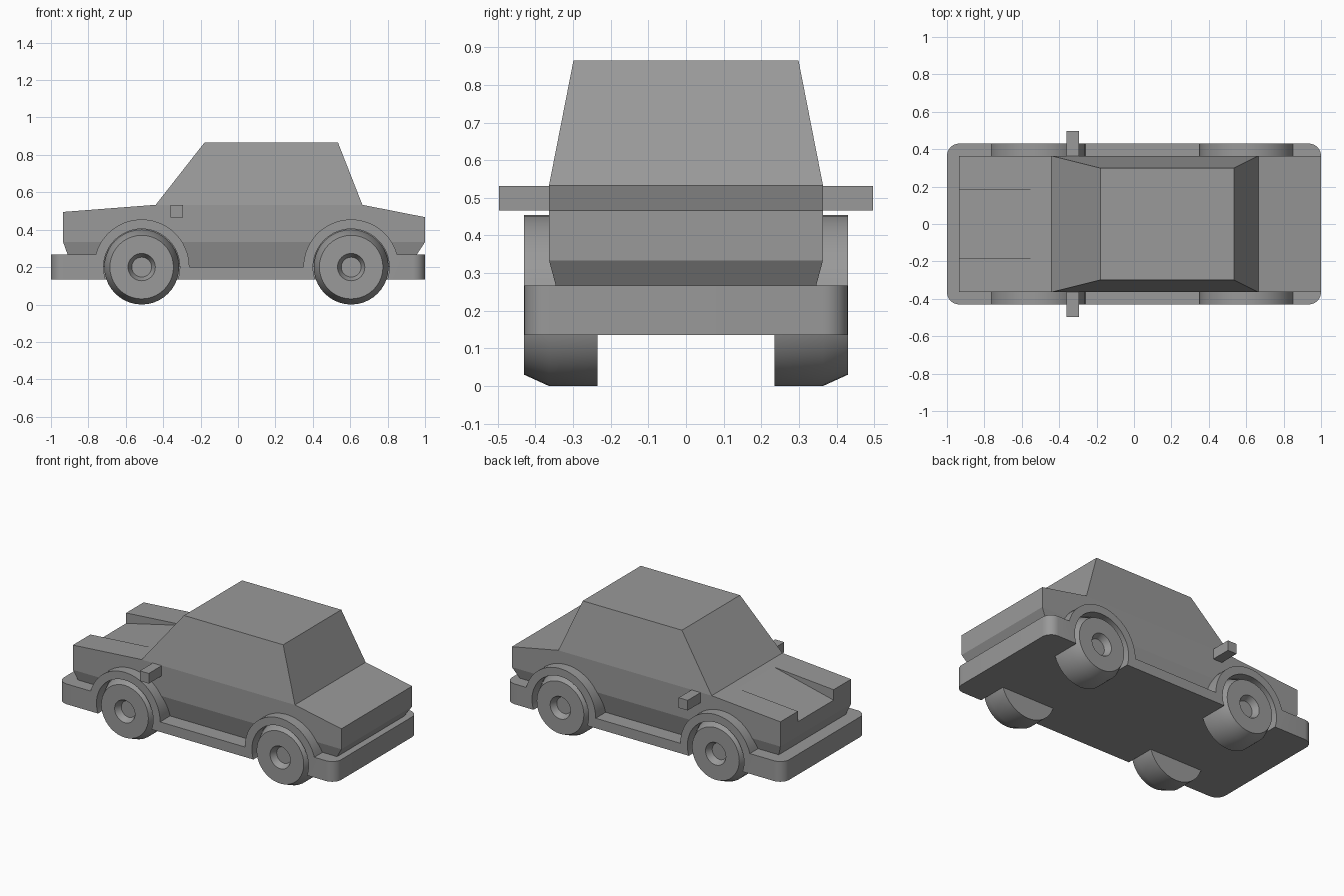
import bpy, bmesh, math

if "Cube" in bpy.data.objects:
    bpy.data.objects.remove(bpy.data.objects["Cube"])

grey = bpy.data.materials.new("plain_grey")
grey.diffuse_color = (0.32, 0.32, 0.32, 1)
grey.use_nodes = True
grey.node_tree.nodes["Principled BSDF"].inputs["Base Color"].default_value = grey.diffuse_color


def finish(name, bm, smooth=False):
    bmesh.ops.recalc_face_normals(bm, faces=bm.faces[:])
    me = bpy.data.meshes.new(name)
    bm.to_mesh(me)
    bm.free()
    me.materials.append(grey)
    ob = bpy.data.objects.new(name, me)
    bpy.context.collection.objects.link(ob)
    if smooth:
        activate(ob)
        bpy.ops.object.shade_smooth_by_angle(angle=math.radians(25))
    return ob


def activate(ob):
    bpy.ops.object.select_all(action='DESELECT')
    ob.select_set(True)
    bpy.context.view_layer.objects.active = ob


def prism(pts, y0, y1):
    """Extrude an x-z outline along y."""
    bm = bmesh.new()
    a = [bm.verts.new((x, y0, z)) for x, z in pts]
    b = [bm.verts.new((x, y1, z)) for x, z in pts]
    bm.faces.new(a)
    bm.faces.new(b[::-1])
    n = len(pts)
    for i in range(n):
        bm.faces.new((a[i], b[i], b[(i + 1) % n], a[(i + 1) % n]))
    return bm


def cut(ob, cutter):
    cutter.hide_render = True
    m = ob.modifiers.new("cut", 'BOOLEAN')
    m.operation, m.solver, m.object = 'DIFFERENCE', 'EXACT', cutter
    activate(ob)
    bpy.ops.object.modifier_apply(modifier=m.name)
    bpy.data.objects.remove(cutter)


def arc(cx, r, a0, a1, n=28):
    return [(cx + r * math.cos(math.radians(a0 + (a1 - a0) * i / n)),
             0.2 + r * math.sin(math.radians(a0 + (a1 - a0) * i / n))) for i in range(n + 1)]


WHEELS = (-0.515, 0.605)

# Body shell: profile points (x, z, half width) going round the side view
prof = [(-0.887, 0.2, 0.328), (-0.935, 0.334, 0.364), (-0.935, 0.495, 0.364),
        (-0.44, 0.533, 0.364), (-0.18, 0.865, 0.299), (0.535, 0.865, 0.299),
        (0.665, 0.533, 0.364), (1.0, 0.467, 0.364), (1.0, 0.334, 0.364), (0.912, 0.2, 0.328)]
bm = bmesh.new()
L = [bm.verts.new((x, -y, z)) for x, z, y in prof]
R = [bm.verts.new((x, y, z)) for x, z, y in prof]
for s in (L, R):
    for idx in ((0, 1, 8, 9), (1, 2, 3, 6, 7, 8), (3, 4, 5, 6)):
        bm.faces.new([s[i] for i in idx])
for i in range(10):
    j = (i + 1) % 10
    bm.faces.new((L[i], L[j], R[j], R[i]))
body = finish("car_body", bm)

# Wedge-shaped dip in the bonnet
slope = (0.529 - 0.427) / 0.435
dip = prism([(-0.5, 0.529), (-1.0, 0.529 - 0.5 * slope), (-1.0, 0.7)], -0.184, 0.184)
cut(body, finish("bonnet_dip_cutter", dip))

# Lower skirt: bumpers, running boards and wheel arches in one outline
a0 = math.degrees(math.asin(0.067 / 0.255))
outline = [(-1, 0.135), (1, 0.135), (1, 0.267)]
outline += arc(WHEELS[1], 0.255, a0, 180)
outline += arc(WHEELS[0], 0.255, 0, 180 - a0)
outline += [(-1, 0.267)]
bm = prism(outline, -0.43, 0.43)
corners = [e for e in bm.edges if all(abs(abs(v.co.x) - 1) < 1e-4 for v in e.verts)
           and abs(e.verts[0].co.z - e.verts[1].co.z) > 0.1]
bmesh.ops.bevel(bm, geom=corners, offset=0.066, segments=8, affect='EDGES', profile=0.5)
skirt = finish("bumper_and_arch_skirt", bm)
for cx in WHEELS:
    for s in (-1, 1):
        well = prism(arc(cx, 0.204, 0, 352.5, 47), s * 0.233, s * 0.5)
        cut(skirt, finish("wheel_well_cutter", well))
activate(skirt)
bpy.ops.object.shade_smooth_by_angle(angle=math.radians(25))

# Wheels: turned profile (radius, distance from centre line) with sunken hub
rim = [(0.2, 0.235), (0.2, 0.364), (0.17, 0.43), (0.073, 0.43), (0.053, 0.39)]
N = 40
for cx, end in zip(WHEELS, ("front", "rear")):
    for s, side in ((-1, "near"), (1, "far")):
        bm = bmesh.new()
        rings = [[bm.verts.new((cx + r * math.cos(2 * math.pi * k / N), s * y,
                                0.2 + r * math.sin(2 * math.pi * k / N))) for k in range(N)]
                 for r, y in rim]
        for p, q in zip(rings, rings[1:]):
            for k in range(N):
                bm.faces.new((p[k], p[(k + 1) % N], q[(k + 1) % N], q[k]))
        bm.faces.new(rings[0])
        bm.faces.new(rings[-1])
        finish(f"{end}_{side}_wheel", bm, smooth=True)

# Side mirrors
for s, side in ((-1, "near"), (1, "far")):
    box = [(-0.36, 0.466), (-0.295, 0.466), (-0.295, 0.532), (-0.36, 0.532)]
    finish(f"{side}_mirror", prism(box, s * 0.35, s * 0.497))
